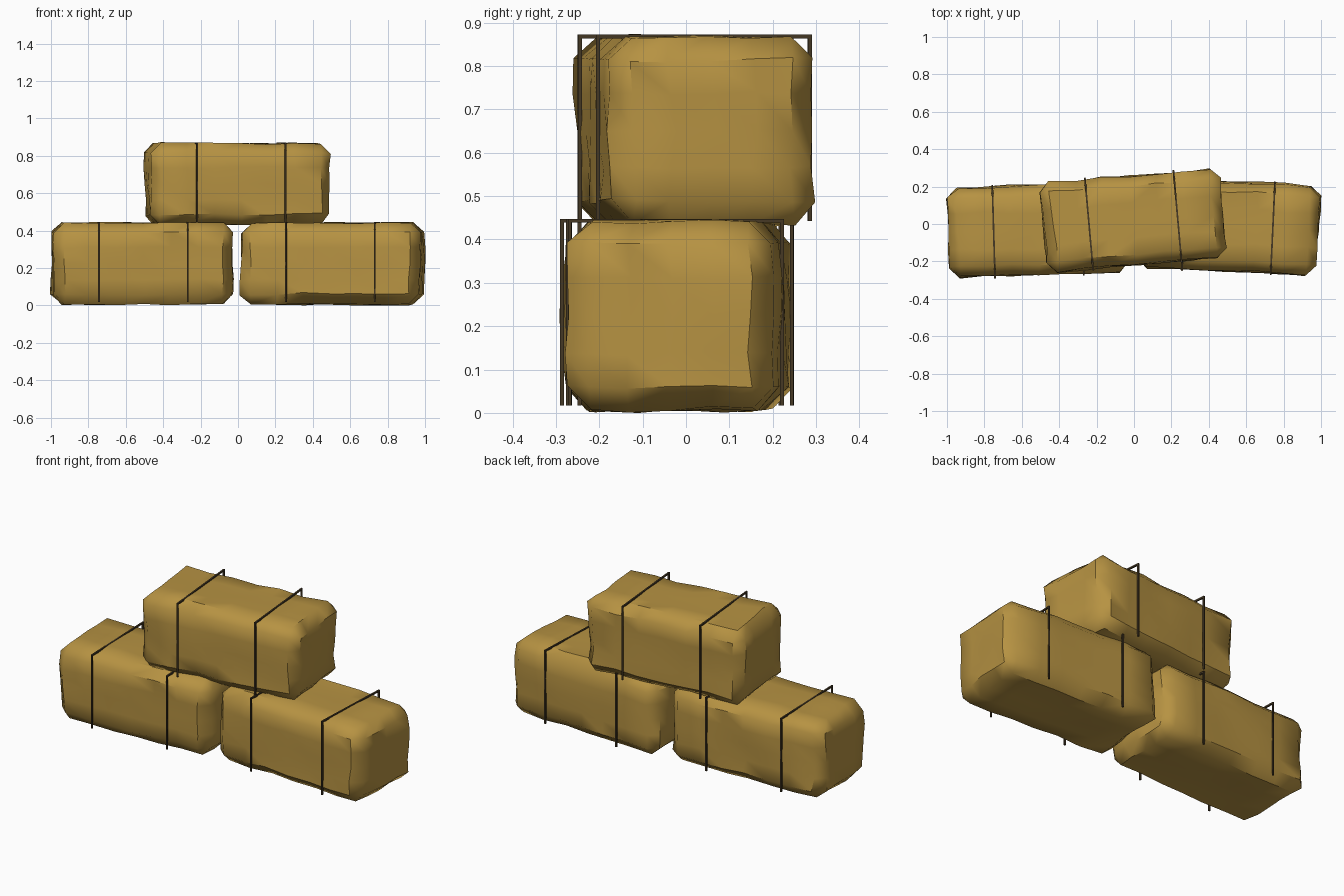
import bpy, bmesh, math
from mathutils import Vector, Matrix, noise

cube = bpy.data.objects.get("Cube")
if cube:
    bpy.data.objects.remove(cube, do_unlink=True)


def material(name, color):
    m = bpy.data.materials.new(name)
    m.use_nodes = True
    m.diffuse_color = color
    m.node_tree.nodes["Principled BSDF"].inputs["Base Color"].default_value = color
    return m


STRAW = material("straw", (0.47, 0.29, 0.055, 1))
TWINE = material("dark twine", (0.06, 0.04, 0.018, 1))

LENGTH, WIDTH, HEIGHT = 0.96, 0.475, 0.435
SPACING = 0.475      # distance between the two straps
SPAN = 0.49          # strap width across the bale
THICK = 0.009


def finish(bm, name, mat, place):
    bmesh.ops.recalc_face_normals(bm, faces=bm.faces)
    mesh = bpy.data.meshes.new(name)
    bm.to_mesh(mesh)
    bm.free()
    mesh.materials.append(mat)
    ob = bpy.data.objects.new(name, mesh)
    ob.matrix_world = place
    bpy.context.collection.objects.link(ob)
    return ob


def make_bale(name, place, seed):
    # chamfered block, cut into panels and pushed about for a packed look
    bm = bmesh.new()
    bmesh.ops.create_cube(bm, size=1)
    bmesh.ops.scale(bm, vec=(LENGTH, WIDTH, HEIGHT), verts=bm.verts)
    bmesh.ops.bevel(bm, geom=bm.edges[:], offset=0.052, segments=1,
                    affect='EDGES', profile=0.5)
    cuts = [(0, f * LENGTH) for f in (-0.3, -0.15, 0, 0.15, 0.3)]
    cuts += [(1, f * WIDTH) for f in (-0.2, 0, 0.2)]
    cuts += [(2, f * HEIGHT) for f in (-0.2, 0, 0.2)]
    for axis, pos in cuts:
        co, no = Vector(), Vector()
        co[axis], no[axis] = pos, 1
        bmesh.ops.bisect_plane(bm, geom=bm.verts[:] + bm.edges[:] + bm.faces[:],
                               plane_co=co, plane_no=no)
    for v in bm.verts:
        push = noise.noise_vector(v.co * 6 + Vector((seed, seed * 2, 0)))
        v.co += Vector((push.x * 0.018, push.y * 0.018, push.z * 0.012))
    ob = finish(bm, name, STRAW, place)
    bpy.ops.object.select_all(action='DESELECT')
    ob.select_set(True)
    bpy.context.view_layer.objects.active = ob
    bpy.ops.object.shade_smooth_by_angle(angle=math.radians(45))


def make_strap(name, place, x):
    # one bar over the top and one hanging down each side
    bm = bmesh.new()
    top, bottom = HEIGHT / 2 + 0.005, -HEIGHT / 2 + 0.01
    bars = [((x, 0, top - THICK / 2), (THICK, SPAN + THICK, THICK))]
    for side in (-1, 1):
        bars.append(((x, side * SPAN / 2, (top + bottom) / 2),
                     (THICK, THICK, top - bottom)))
    for centre, size in bars:
        bmesh.ops.create_cube(
            bm, size=1, matrix=Matrix.Translation(centre) @ Matrix.Diagonal((*size, 1)))
    finish(bm, name, TWINE, place)


# name, centre, turn in degrees, seed
BALES = [
    ("left", (0.505, -0.012, 0.225), -2.7, 3.3),
    ("right", (-0.513, -0.034, 0.225), 1.7, 8.1),
    ("upper", (-0.004, 0.02, 0.65), 5.1, 14.7),
]
for side, centre, turn, seed in BALES:
    place = Matrix.Translation(centre) @ Matrix.Rotation(math.radians(turn), 4, 'Z')
    make_bale(side + "_bale", place, seed)
    for i, sign in enumerate((-1, 1)):
        make_strap(f"{side}_bale_strap_{i + 1}", place, sign * SPACING / 2)
